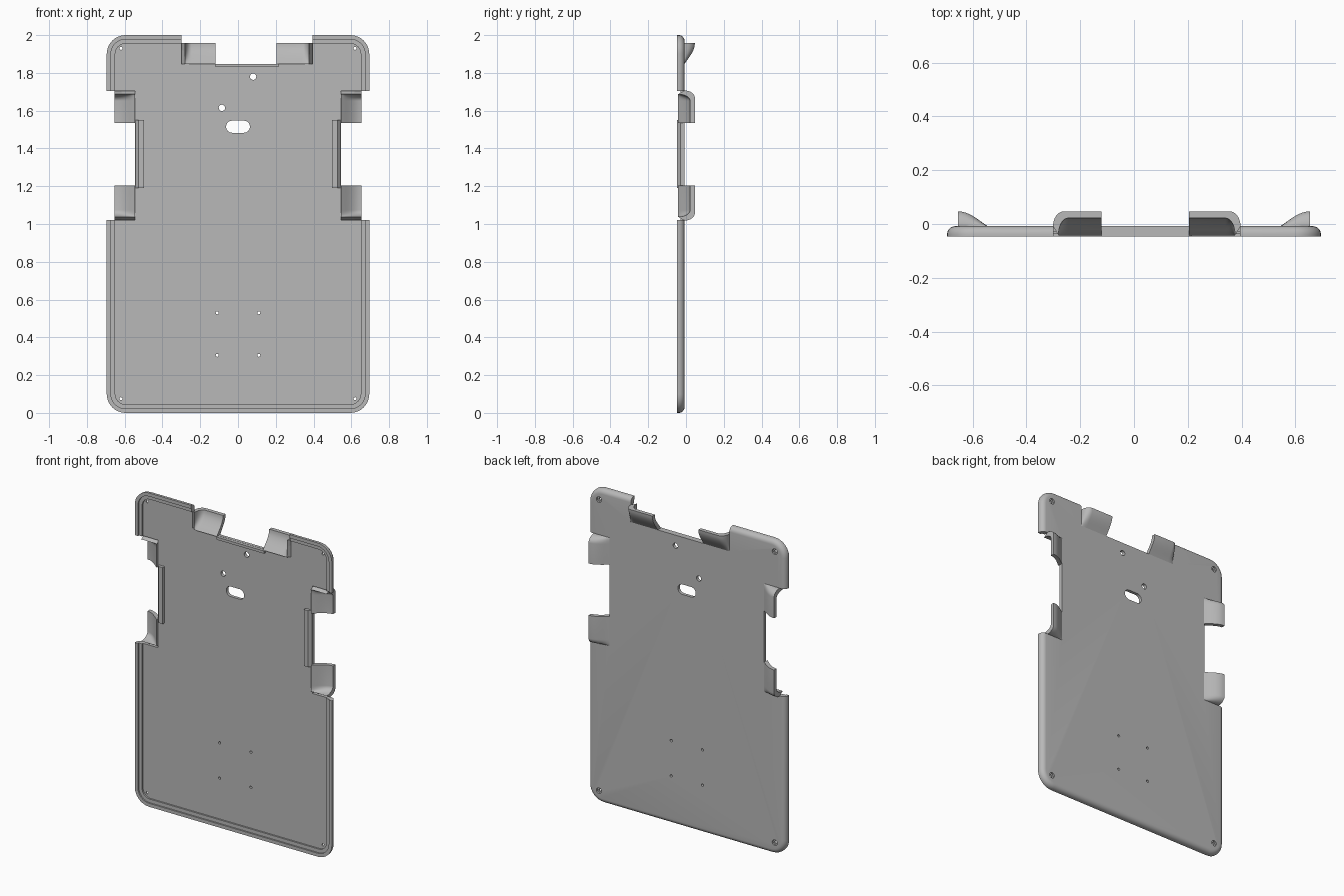
import bpy, bmesh, math
from mathutils import Vector

if "Cube" in bpy.data.objects:
    bpy.data.objects.remove(bpy.data.objects["Cube"], do_unlink=True)

grey = bpy.data.materials.new("plain grey")
grey.use_nodes = True
grey.diffuse_color = (0.48, 0.48, 0.48, 1)
grey.node_tree.nodes["Principled BSDF"].inputs["Base Color"].default_value = (0.48, 0.48, 0.48, 1)

FRONT, FLOOR, BACK, TIP = -0.047, -0.028, -0.008, 0.047


def finish(name, bm, smooth=True):
    bmesh.ops.remove_doubles(bm, verts=bm.verts, dist=1e-5)
    bmesh.ops.recalc_face_normals(bm, faces=bm.faces)
    mesh = bpy.data.meshes.new(name)
    bm.to_mesh(mesh)
    bm.free()
    obj = bpy.data.objects.new(name, mesh)
    bpy.context.collection.objects.link(obj)
    mesh.materials.append(grey)
    if smooth:
        shade(obj)
    return obj


def shade(obj):
    bpy.ops.object.select_all(action="DESELECT")
    obj.select_set(True)
    bpy.context.view_layer.objects.active = obj
    bpy.ops.object.shade_smooth_by_angle(angle=math.radians(35))


def rounded(cx, cz, hx, hz, r, y, steps=8):
    """Rounded rectangle in the x-z plane; a circle when r equals both halves."""
    if r <= 0:
        return [(cx + a * hx, y, cz + b * hz) for a, b in ((1, 1), (-1, 1), (-1, -1), (1, -1))]
    points = []
    for k, (a, b) in enumerate(((1, 1), (-1, 1), (-1, -1), (1, -1))):
        for i in range(steps + 1):
            t = math.pi / 2 * (k + i / steps)
            points.append((cx + a * (hx - r) + r * math.cos(t), y,
                           cz + b * (hz - r) + r * math.sin(t)))
    return points


def loft(bm, rings):
    loops = [[bm.verts.new(p) for p in ring] for ring in rings]
    for low, high in zip(loops, loops[1:]):
        for i in range(len(low)):
            j = (i + 1) % len(low)
            bm.faces.new((low[i], low[j], high[j], high[i]))
    bm.faces.new(loops[0])
    bm.faces.new(loops[-1])


def block(bm, x0, x1, z0, z1, y0, y1):
    loft(bm, [rounded((x0 + x1) / 2, (z0 + z1) / 2, abs(x1 - x0) / 2, (z1 - z0) / 2, 0, y)
              for y in (y0, y1)])


# Tray: rounded back edge, stepped rim, recessed floor
edge = 0.03
profile = [(edge * (1 - math.sin(t)), BACK - edge * (1 - math.cos(t)))
           for t in (math.pi / 12 * i for i in range(7))]
profile += [(0, FRONT), (0.022, FRONT), (0.022, -0.038), (0.045, -0.038), (0.045, FLOOR)]
bm = bmesh.new()
loft(bm, [rounded(0, 1, 0.695 - d, 1 - d, 0.1 - d, y) for d, y in profile])
tray = finish("tray_plate", bm, smooth=False)

# Cutters: notches, cable slot, plain holes and counterbored screw holes
bm = bmesh.new()
for side in (-1, 1):
    block(bm, side * 0.545, side, 1.02, 1.705, -0.2, 0.2)
block(bm, -0.3, 0.395, 1.848, 2.2, -0.2, 0.2)
loft(bm, [rounded(0, 1.515, 0.063, 0.032, 0.032, y) for y in (-0.2, 0.2)])
holes = [(0.08, 1.78, 0.017), (-0.085, 1.615, 0.017)]
holes += [(x, z, 0.008) for x in (-0.11, 0.11) for z in (0.305, 0.53)]
for x, z, r in holes:
    loft(bm, [rounded(x, z, r, r, r, y, 4) for y in (-0.2, 0.2)])
for x in (-0.62, 0.62):
    for z in (0.075, 1.93):
        loft(bm, [rounded(x, z, r, r, r, y, 4)
                  for r, y in ((0.008, -0.2), (0.008, -0.018), (0.018, -0.018), (0.018, 0.2))])
cutter = finish("cutter", bm, smooth=False)
cutter.hide_render = True

cut = tray.modifiers.new("openings", "BOOLEAN")
cut.operation, cut.solver, cut.object = "DIFFERENCE", "EXACT", cutter
bpy.context.view_layer.update()
evaluated = tray.evaluated_get(bpy.context.evaluated_depsgraph_get())
tray_mesh = bpy.data.meshes.new_from_object(evaluated)
tray.modifiers.clear()
tray.data = tray_mesh
bpy.data.objects.remove(cutter, do_unlink=True)
shade(tray)


def tab(name, origin, out, along, length, reach=0.11):
    """Curved flap sweeping backwards, closed by a rounded wall at its far end."""
    bm = bmesh.new()
    steps, turn, wall = 8, 0.04, 0.02
    stations = [(0, 1)]
    for i in range(steps + 1):
        t = math.pi / 2 * i / steps
        stations.append((length - turn + turn * math.sin(t), math.cos(t)))
    layers = []
    for base, tip, inset in ((BACK, TIP, 0), (FRONT + 0.005, TIP - 0.025, wall)):
        grid = []
        for v, f in stations:
            v = v * (length - inset) / length
            row = []
            for i in range(steps + 1):
                u = i / steps
                rise = math.sin(u * math.pi / 2) ** 1.1
                p = Vector(origin) + Vector(out) * (reach * u) + Vector(along) * v
                p.y = base + (tip - base) * rise * f
                row.append(bm.verts.new(p))
            grid.append(row)
        layers.append(grid)
    back, front = layers
    rows, cols = len(stations), steps + 1
    for g in layers:
        for r in range(rows - 1):
            for c in range(cols - 1):
                bm.faces.new((g[r][c], g[r][c + 1], g[r + 1][c + 1], g[r + 1][c]))
    border = [(0, c) for c in range(cols)] + [(r, cols - 1) for r in range(1, rows)]
    border += [(rows - 1, c) for c in range(cols - 2, -1, -1)] + [(r, 0) for r in range(rows - 2, 0, -1)]
    for (a, b), (c, d) in zip(border, border[1:] + border[:1]):
        bm.faces.new((back[a][b], back[c][d], front[c][d], front[a][b]))
    finish(name, bm)


# Gripping tabs and window lips on both sides
for side, word in ((1, "left"), (-1, "right")):
    tab(word + "_upper_tab", (side * 0.544, 0, 1.535), (side, 0, 0), (0, 0, 1), 0.172)
    tab(word + "_lower_tab", (side * 0.544, 0, 1.205), (side, 0, 0), (0, 0, -1), 0.187)
    bm = bmesh.new()
    section = [(0.498, -0.02), (0.498, FRONT), (0.527, FRONT), (0.543, -0.03), (0.543, -0.02)]
    loft(bm, [[(side * x, y, z) for x, y in section] for z in (1.19, 1.55)])
    finish(word + "_window_lip", bm)

# Top tabs and the lip between them
tab("top_right_tab", (-0.12, 0, 1.847), (0, 0, 1), (-1, 0, 0), 0.181)
tab("top_left_tab", (0.205, 0, 1.847), (0, 0, 1), (1, 0, 0), 0.191)
bm = bmesh.new()
block(bm, -0.12, 0.215, 1.83, 1.847, FRONT, -0.02)
finish("top_lip", bm)
